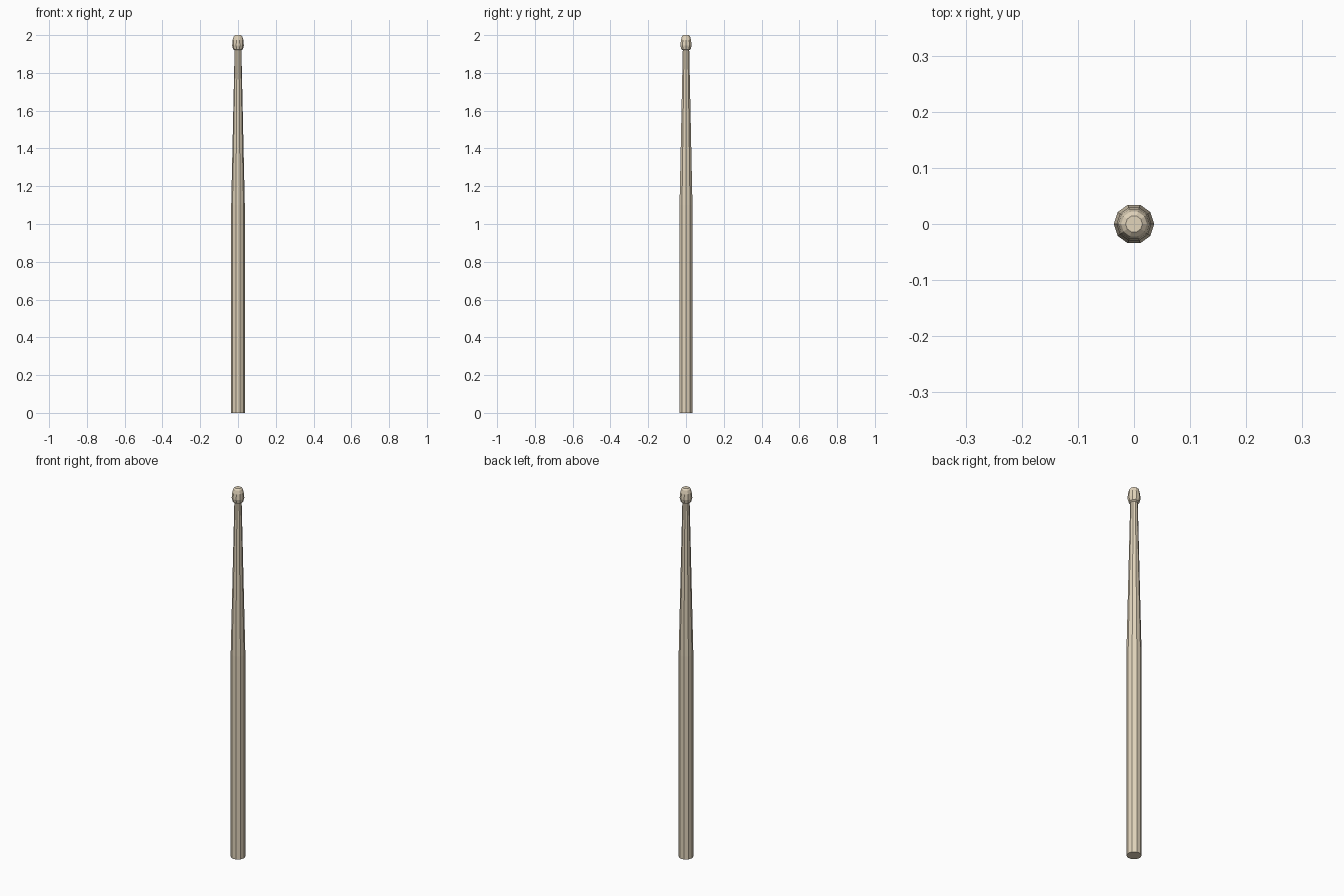
import bpy, bmesh
from math import cos, sin, tau

if "Cube" in bpy.data.objects:
    bpy.data.objects.remove(bpy.data.objects["Cube"])

SIDES = 10

wood = bpy.data.materials.new("pale_wood")
wood.diffuse_color = (0.76, 0.66, 0.50, 1)
wood.use_nodes = True
wood.node_tree.nodes["Principled BSDF"].inputs["Base Color"].default_value = wood.diffuse_color


def lathe(name, profile):
    """Closed flat-faced turned part from (radius, height) pairs."""
    bm = bmesh.new()
    rings = [[bm.verts.new((r * cos(tau * i / SIDES), r * sin(tau * i / SIDES), z))
              for i in range(SIDES)] for r, z in profile]
    for low, high in zip(rings, rings[1:]):
        for i in range(SIDES):
            j = (i + 1) % SIDES
            bm.faces.new((low[i], low[j], high[j], high[i]))
    bm.faces.new(rings[0][::-1])
    bm.faces.new(rings[-1])
    mesh = bpy.data.meshes.new(name)
    bm.to_mesh(mesh)
    bm.free()
    mesh.materials.append(wood)
    obj = bpy.data.objects.new(name, mesh)
    bpy.context.collection.objects.link(obj)
    return obj


# One turned stick: straight handle, tapered shoulder, narrow neck, acorn tip
lathe("drumstick", [
    (0.036, 0.0),
    (0.036, 1.1),
    (0.018, 1.92),
    (0.026, 1.925),
    (0.031, 1.945),
    (0.028, 1.975),
    (0.023, 1.993),
    (0.015, 2.0),
])
